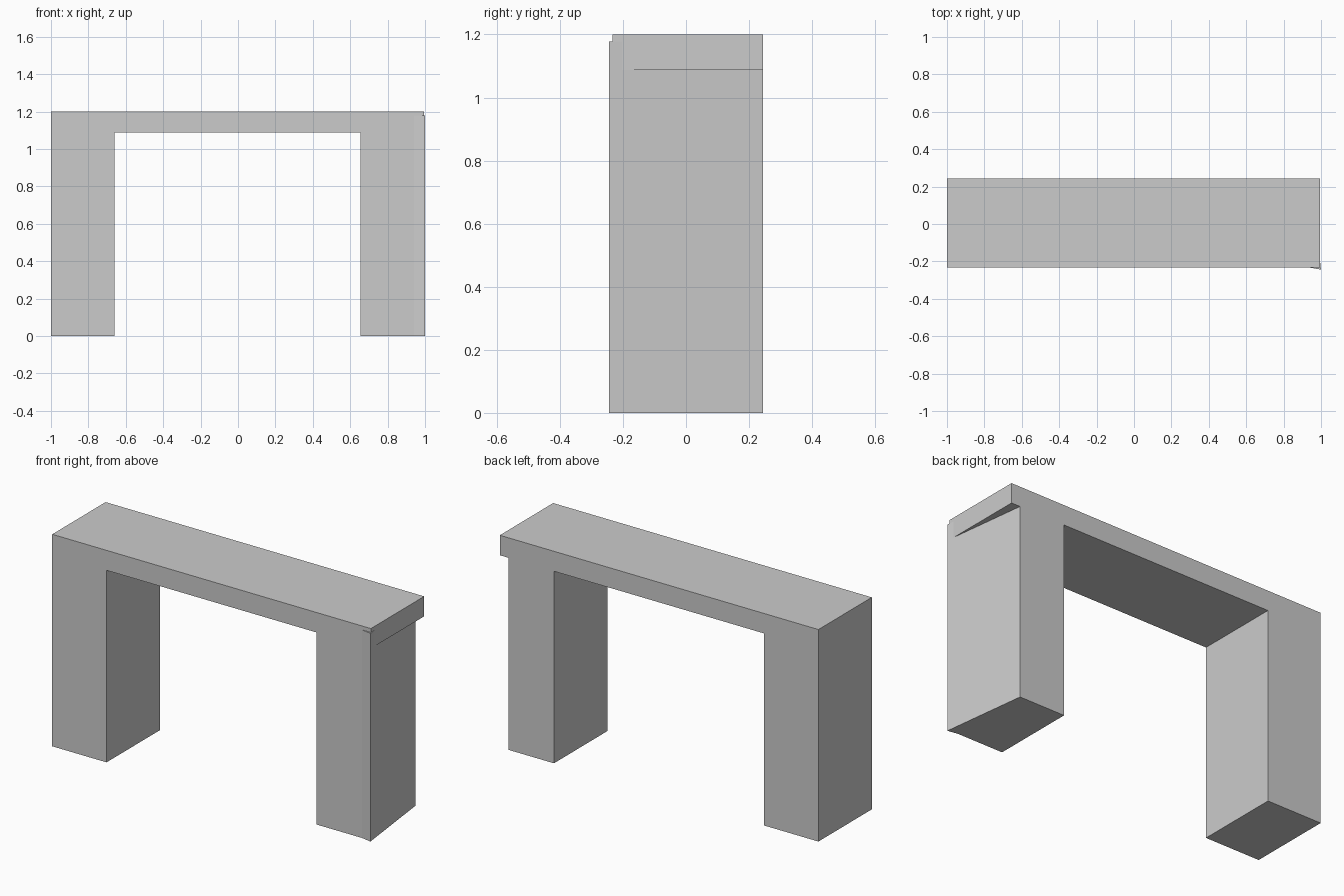
import bpy, bmesh
from mathutils import Vector

if "Cube" in bpy.data.objects:
    bpy.data.objects.remove(bpy.data.objects["Cube"])

FRONT, BACK = -0.233, 0.244


def extrude_profile(name, points, offset):
    """Solid made by sweeping a flat outline along an offset."""
    bm = bmesh.new()
    face = bm.faces.new([bm.verts.new(p) for p in points])
    res = bmesh.ops.extrude_face_region(bm, geom=[face], use_keep_orig=True)
    moved = [g for g in res["geom"] if isinstance(g, bmesh.types.BMVert)]
    bmesh.ops.translate(bm, verts=moved, vec=Vector(offset))
    bmesh.ops.recalc_face_normals(bm, faces=bm.faces)
    mesh = bpy.data.meshes.new(name)
    bm.to_mesh(mesh)
    bm.free()
    obj = bpy.data.objects.new(name, mesh)
    bpy.context.collection.objects.link(obj)
    return obj


# Arch: table top with two block legs, the top overhanging the right leg
arch = [(-1, 0), (-0.66, 0), (-0.66, 1.087), (0.656, 1.087), (0.656, 0),
        (0.94, 0), (0.94, 1.087), (0.995, 1.087), (0.995, 1.2), (-1, 1.2)]
extrude_profile("arch_frame", [(x, FRONT, z) for x, z in arch],
                (0, BACK - FRONT, 0))

# Thin wedge on the right leg: slanted outer face, flared front corner
wedge = [(0.94, FRONT), (1.0, -0.244), (0.94, BACK)]
extrude_profile("right_leg_flare", [(x, y, 0) for x, y in wedge],
                (0, 0, 1.178))
